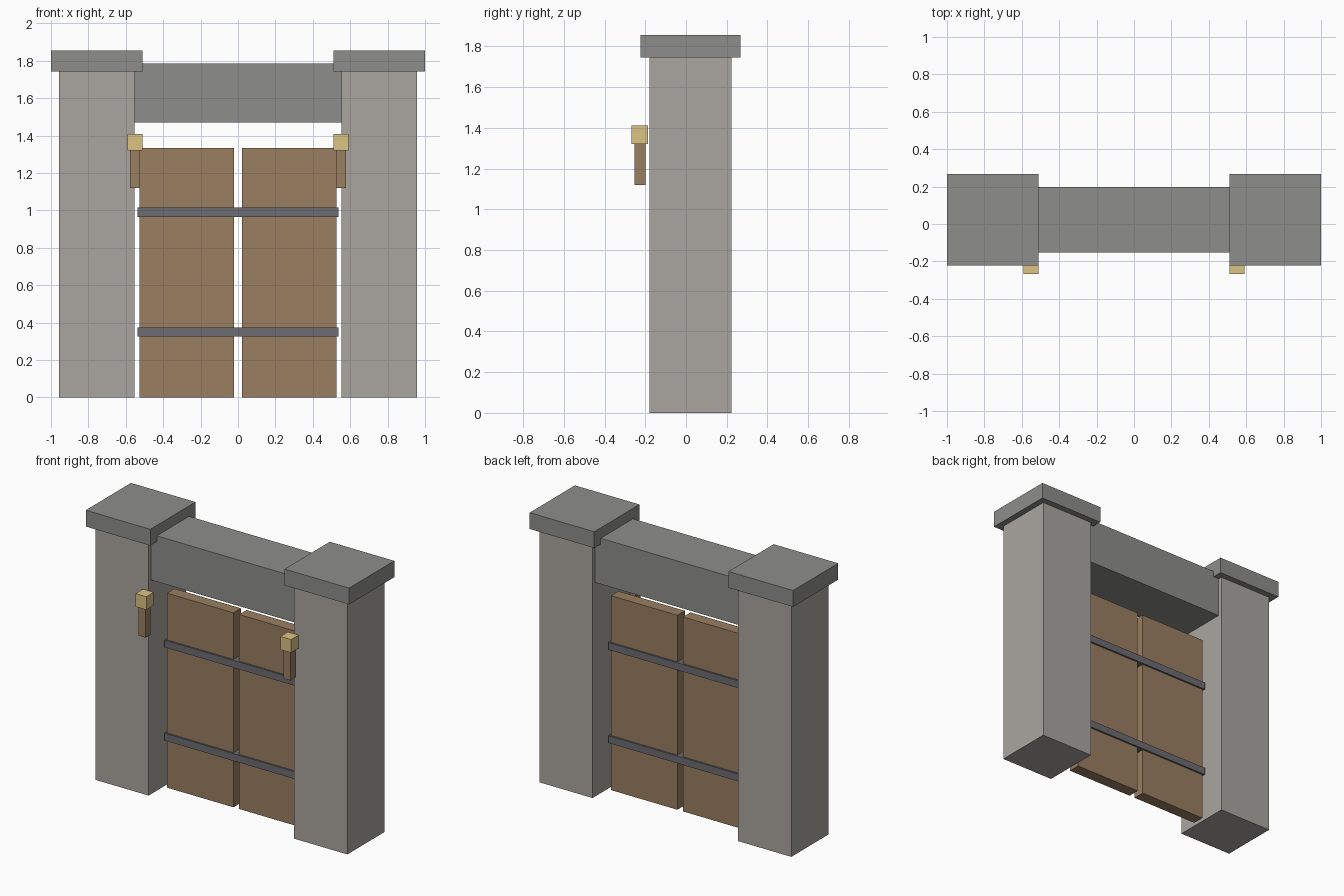
import bpy

if "Cube" in bpy.data.objects:
    bpy.data.objects.remove(bpy.data.objects["Cube"])

YC = 0.022  # depth centre of the masonry


def material(name, rgb):
    m = bpy.data.materials.new(name)
    m.diffuse_color = (*rgb, 1)
    m.use_nodes = True
    m.node_tree.nodes["Principled BSDF"].inputs["Base Color"].default_value = m.diffuse_color
    return m


STONE = material("stone", (0.40, 0.38, 0.35))
DARK_STONE = material("dark_stone", (0.27, 0.27, 0.26))
WOOD = material("wood", (0.32, 0.21, 0.12))
IRON = material("iron", (0.15, 0.15, 0.17))
FLAME = material("flame", (0.72, 0.55, 0.23))


def box(name, centre, size, mat):
    bpy.ops.mesh.primitive_cube_add(size=1, location=centre)
    ob = bpy.context.object
    ob.name = name
    ob.scale = size
    bpy.ops.object.transform_apply(location=False, rotation=False, scale=True)
    ob.data.materials.append(mat)
    return ob


for side, s in (("left", -1), ("right", 1)):
    # Gate posts with overhanging caps
    box(f"{side}_pillar", (s * 0.755, YC, 0.8725), (0.404, 0.404, 1.745), STONE)
    box(f"{side}_cap", (s * 0.755, YC, 1.80), (0.49, 0.49, 0.112), DARK_STONE)
    # Door leaf
    box(f"{side}_door", (s * 0.274, YC, 0.6675), (0.505, 0.081, 1.335), WOOD)
    # Torch on the front inner corner of the post
    box(f"{side}_torch_handle", (s * 0.55, -0.227, 1.22), (0.054, 0.054, 0.20), WOOD)
    box(f"{side}_torch_head", (s * 0.55, -0.227, 1.365), (0.081, 0.081, 0.09), FLAME)

# Lintel running through both posts
box("lintel", (0, YC, 1.627), (1.912, 0.35, 0.315), DARK_STONE)

# Iron bands wrapping the doors
for level, z in (("lower", 0.35), ("upper", 0.99)):
    box(f"{level}_band", (0, YC, z), (1.076, 0.104, 0.05), IRON)
